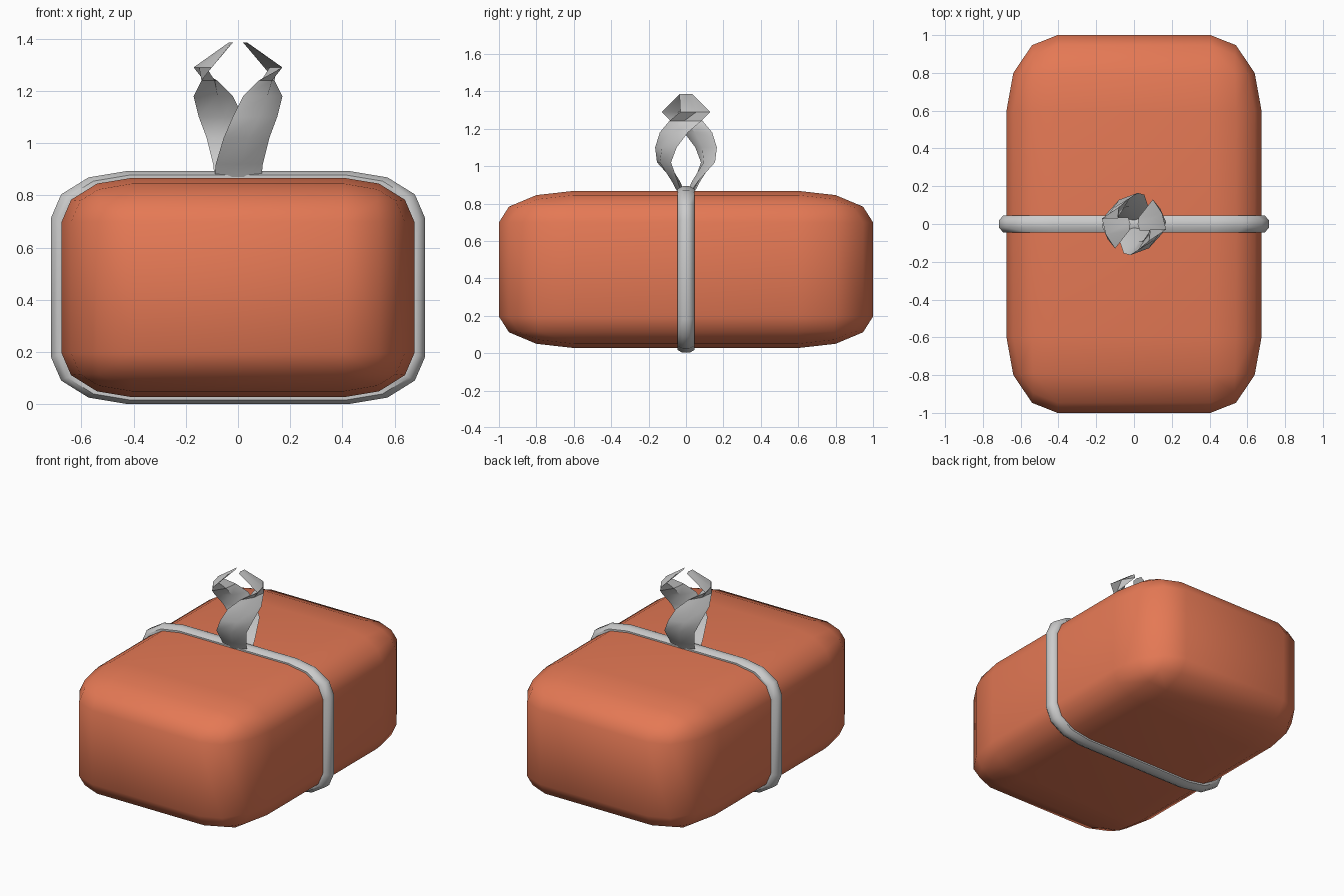
import bpy, bmesh, math
from mathutils import Vector

if "Cube" in bpy.data.objects:
    bpy.data.objects.remove(bpy.data.objects["Cube"])

HALF = Vector((0.675, 1.0, 0.42))   # half size of the block
MID_Z = 0.4475


def add_object(name, bm, angle=None):
    bmesh.ops.recalc_face_normals(bm, faces=bm.faces)
    mesh = bpy.data.meshes.new(name)
    bm.to_mesh(mesh)
    bm.free()
    obj = bpy.data.objects.new(name, mesh)
    bpy.context.collection.objects.link(obj)
    bpy.ops.object.select_all(action='DESELECT')
    obj.select_set(True)
    bpy.context.view_layer.objects.active = obj
    if angle is None:
        bpy.ops.object.shade_smooth()
    else:
        bpy.ops.object.shade_smooth_by_angle(angle=math.radians(angle))
    return obj


def bridge(bm, rings, closed):
    """Skin a list of equal-length point rings."""
    loops = [[bm.verts.new(p) for p in ring] for ring in rings]
    pairs = zip(loops, loops[1:] + loops[:1]) if closed else zip(loops, loops[1:])
    for a, b in pairs:
        for i in range(len(a)):
            j = (i + 1) % len(a)
            bm.faces.new((a[i], a[j], b[j], b[i]))
    if not closed:
        bm.faces.new(loops[0])
        bm.faces.new(loops[-1])


# Block: rounded cube stretched to size
bm = bmesh.new()
bmesh.ops.create_cube(bm, size=2)
bmesh.ops.bevel(bm, geom=bm.edges[:], offset=0.4, segments=3, profile=0.5,
                affect='EDGES', clamp_overlap=False)
bmesh.ops.scale(bm, vec=HALF, verts=bm.verts)
bmesh.ops.translate(bm, vec=(0, 0, MID_Z), verts=bm.verts)
block = add_object("block", bm)
mat = bpy.data.materials.new("orange_red")
mat.diffuse_color = (0.78, 0.19, 0.09, 1)
mat.use_nodes = True
mat.node_tree.nodes["Principled BSDF"].inputs["Base Color"].default_value = mat.diffuse_color
block.data.materials.append(mat)

# Band: octagonal tube following the block's rounded outline
outline = []
for q in range(4):
    cx, cz = [(1, 1), (-1, 1), (-1, -1), (1, -1)][q]
    for k in range(4):
        a = math.radians(90 * q + 30 * k)
        outline.append((0.6 * cx + 0.4 * math.cos(a), 0.6 * cz + 0.4 * math.sin(a)))
rings = []
for u, v in outline:
    ring = []
    for k in range(8):
        a = math.radians(22.5 + 45 * k)
        s = 1 + 0.065 * math.cos(a)
        ring.append((u * s * HALF.x, 0.049 * math.sin(a), MID_Z + v * s * HALF.z))
    rings.append(ring)
bm = bmesh.new()
bridge(bm, rings, True)
add_object("band", bm, 50)

# Twisted prongs: height, trailing edge x y, leading edge x y, thickness
SECTIONS = [
    (0.87, -0.09, -0.03, 0.09, -0.03, 0.020),
    (0.92, -0.085, -0.065, 0.095, -0.045, 0.022),
    (1.02, -0.055, -0.155, 0.12, -0.08, 0.025),
    (1.10, -0.02, -0.165, 0.15, -0.05, 0.025),
    (1.18, 0.02, -0.14, 0.17, 0.01, 0.025),
    (1.24, 0.08, -0.09, 0.14, 0.08, 0.022),
    (1.29, 0.17, -0.03, 0.10, 0.13, 0.015),
    (1.385, 0.03, -0.035, 0.025, 0.035, 0.008),
]
for name, sign in (("front_twisted_prong", 1), ("back_twisted_prong", -1)):
    rings = []
    for z, ax, ay, bx, by, t in SECTIONS:
        a, b = Vector((ax, ay, z)), Vector((bx, by, z))
        d = (b - a).normalized()
        out = Vector((d.y, -d.x, 0)) * t
        mid = (a + b) / 2
        ring = [a, mid + out, b, mid - out]
        rings.append([(sign * p.x, sign * p.y, p.z) for p in ring])
    bm = bmesh.new()
    bridge(bm, rings, False)
    add_object(name, bm, 40)
